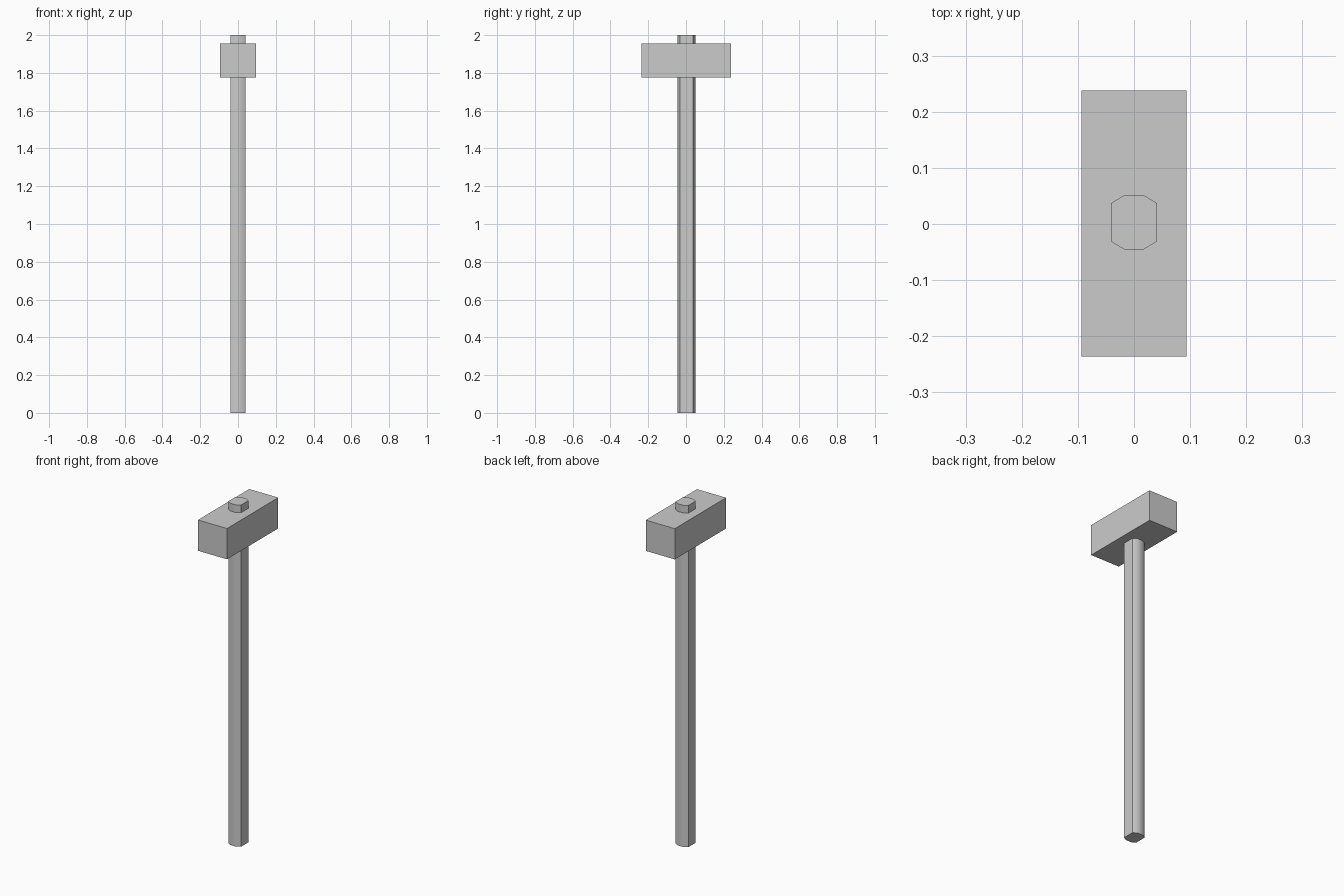
import bpy, bmesh, math

old = bpy.data.objects.get("Cube")
if old:
    bpy.data.objects.remove(old, do_unlink=True)

grey = bpy.data.materials.new("plain_grey")
grey.use_nodes = True
colour = (0.6, 0.6, 0.6, 1)
grey.diffuse_color = colour
grey.node_tree.nodes["Principled BSDF"].inputs["Base Color"].default_value = colour


def prism(name, outline, bottom, top):
    """Extrude a flat outline straight up."""
    bm = bmesh.new()
    base = bm.faces.new([bm.verts.new((x, y, bottom)) for x, y in outline])
    up = bmesh.ops.extrude_face_region(bm, geom=[base], use_keep_orig=True)
    verts = [v for v in up["geom"] if isinstance(v, bmesh.types.BMVert)]
    bmesh.ops.translate(bm, verts=verts, vec=(0, 0, top - bottom))
    bmesh.ops.recalc_face_normals(bm, faces=bm.faces)
    mesh = bpy.data.meshes.new(name)
    bm.to_mesh(mesh)
    bm.free()
    mesh.materials.append(grey)
    obj = bpy.data.objects.new(name, mesh)
    bpy.context.collection.objects.link(obj)
    return obj


# Hammer head: a plain block
prism("head", [(-0.094, -0.236), (0.094, -0.236), (0.094, 0.238), (-0.094, 0.238)],
      1.775, 1.955)

# Handle: an eight-sided shaft passing through the head
half = [(0.018, -0.045), (0.041, -0.031), (0.041, 0.037), (0.018, 0.051)]
handle = prism("handle", half + [(-x, y) for x, y in reversed(half)], 0, 2)

# Soft chamfers on the broad faces, crisp edges elsewhere
bpy.ops.object.select_all(action='DESELECT')
handle.select_set(True)
bpy.context.view_layer.objects.active = handle
bpy.ops.object.shade_smooth_by_angle(angle=math.radians(40))
